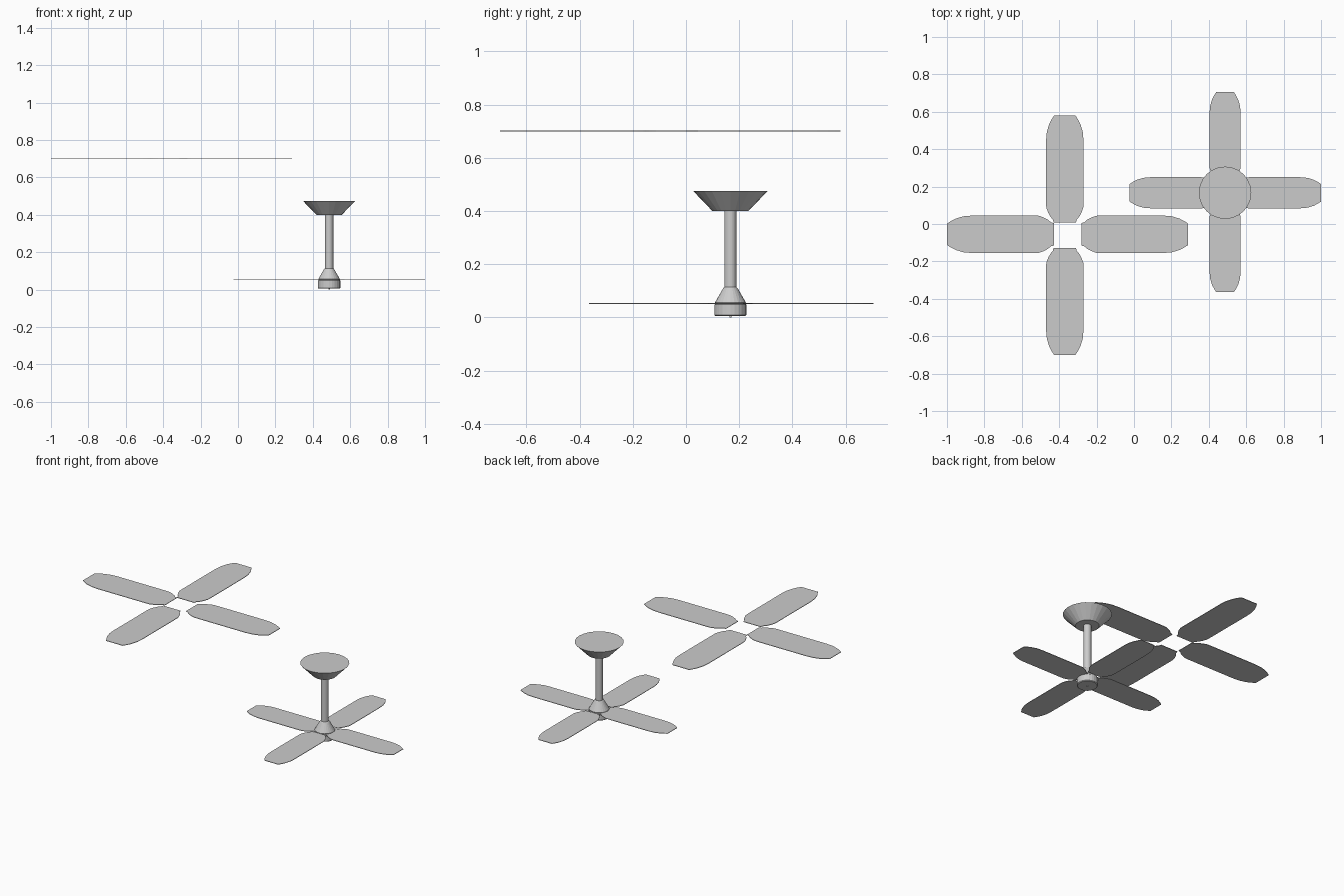
import bpy, bmesh, math
from mathutils import Matrix, Vector

if "Cube" in bpy.data.objects:
    bpy.data.objects.remove(bpy.data.objects["Cube"])

CX, CY = 0.487, 0.167      # axis of the assembled fan
SEGS = 24
THICK = 0.003


def finish(name, bm):
    bmesh.ops.recalc_face_normals(bm, faces=bm.faces)
    me = bpy.data.meshes.new(name)
    bm.to_mesh(me)
    bm.free()
    ob = bpy.data.objects.new(name, me)
    bpy.context.collection.objects.link(ob)
    return ob


def turned(name, profile):
    """Closed solid of revolution from (radius, z) pairs, bottom to top."""
    bm = bmesh.new()
    rings = []
    for r, z in profile:
        rings.append([bm.verts.new((CX + r * math.cos(2 * math.pi * i / SEGS),
                                    CY + r * math.sin(2 * math.pi * i / SEGS), z))
                      for i in range(SEGS)])
    for a, b in zip(rings, rings[1:]):
        for i in range(SEGS):
            j = (i + 1) % SEGS
            bm.faces.new((a[i], a[j], b[j], b[i]))
    bm.faces.new(rings[0])
    bm.faces.new(rings[-1])
    return finish(name, bm)


# half outline of a blade: distance from root, half width
HALF = [(0, .060), (.016, .064), (.032, .078), (.055, .090), (.080, .099),
        (.11, .1), (.44, .1), (.485, .096), (.525, .084), (.552, .070), (.572, .057)]


def blade(name, root, angle, scale):
    outline = HALF + [(x, -y) for x, y in reversed(HALF)]
    bm = bmesh.new()
    face = bm.faces.new([bm.verts.new((x * scale, y * scale, -THICK / 2)) for x, y in outline])
    ext = bmesh.ops.extrude_face_region(bm, geom=[face])
    bmesh.ops.translate(bm, vec=(0, 0, THICK),
                        verts=[g for g in ext["geom"] if isinstance(g, bmesh.types.BMVert)])
    bm.transform(Matrix.Translation(Vector(root)) @ Matrix.Rotation(math.radians(angle), 4, 'Z'))
    return finish(name, bm)


# Assembled fan: ceiling canopy, rod, hub and pull nub
turned("ceiling_canopy", [(.068, .40), (.14, .475)])
turned("down_rod", [(.0225, .10), (.0225, .405)])
turned("hub_collar", [(.055, .045), (.058, .056), (.027, .11), (.023, .114)])
turned("motor_housing", [(.056, .005), (.06, .009), (.06, .048), (.055, .052)])
turned("pull_nub", [(.004, 0), (.004, .008)])

# Blades of the assembled fan
hub_roots = [(.525, CY), (CX, .23), (.452, CY), (CX, .11)]
for i, (x, y) in enumerate(hub_roots):
    blade(f"fan_blade_{i + 1}", (x, y, .052), 90 * i, .83)

# Separate, larger set of blades floating above
loose_roots = [(-.282, -.055), (-.37, .008), (-.428, -.055), (-.37, -.128)]
for i, (x, y) in enumerate(loose_roots):
    blade(f"loose_blade_{i + 1}", (x, y, .701), 90 * i, 1.0)
